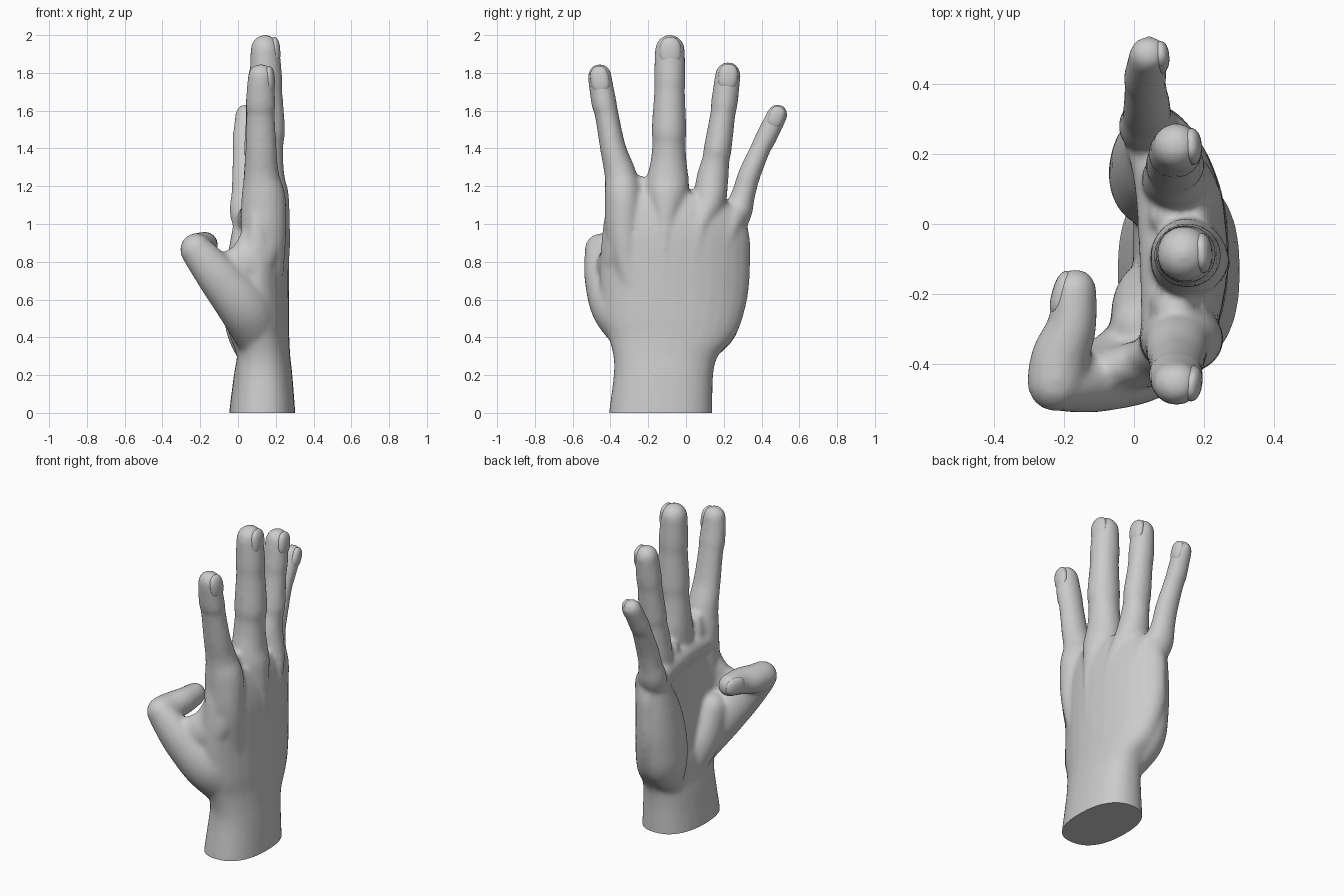
import bpy, bmesh, math
from mathutils import Vector, Matrix

N = 28  # sides of every lofted ring


def skin(bm, rings):
    """Bridge a list of rings into a closed skin."""
    loops = [[bm.verts.new(p) for p in r] for r in rings]
    for a, b in zip(loops, loops[1:]):
        for i in range(N):
            j = (i + 1) % N
            bm.faces.new((a[i], a[j], b[j], b[i]))
    bm.faces.new(loops[0][::-1])
    bm.faces.new(loops[-1])


def spline(rows, steps=6):
    """Catmull-Rom interpolation through rows of numbers."""
    rows = [Vector(r) for r in rows]
    out = []
    for i in range(len(rows) - 1):
        p0, p1, p2 = rows[max(i - 1, 0)], rows[i], rows[i + 1]
        p3 = rows[min(i + 2, len(rows) - 1)]
        for s in range(steps):
            t = s / steps
            out.append(0.5 * (2 * p1 + (p2 - p0) * t + (2 * p0 - 5 * p1 + 4 * p2 - p3) * t * t
                              + (3 * p1 - p0 - 3 * p2 + p3) * t ** 3))
    return out + [rows[-1]]


def tube(bm, rows, ref):
    """Round-ended limb; each row is x, y, z, radius along ref, radius across."""
    rows = spline(rows)
    pts = [Vector(r[:3]) for r in rows]
    rad = [(r[3], r[4]) for r in rows]
    n = len(pts)
    tans = [(pts[min(i + 1, n - 1)] - pts[max(i - 1, 0)]).normalized() for i in range(n)]

    def ring(c, t, a, b):
        u = (ref - t * ref.dot(t)).normalized()
        v = t.cross(u)
        return [c + u * a * math.cos(k * math.tau / N) + v * b * math.sin(k * math.tau / N) for k in range(N)]

    def cap(i, sign):
        rings = []
        for s in (0.25, 0.5, 0.7, 0.85, 0.96):
            k = math.cos(s * math.pi / 2)
            d = math.sin(s * math.pi / 2) * min(rad[i])
            rings.append(ring(pts[i] + tans[i] * d * sign, tans[i], rad[i][0] * k, rad[i][1] * k))
        return rings

    body = [ring(pts[i], tans[i], *rad[i]) for i in range(n)]
    skin(bm, cap(0, -1)[::-1] + body + cap(n - 1, 1))


def power(v, e):
    return math.copysign(abs(v) ** e, v)


Y, X = Vector((0, 1, 0)), Vector((1, 0, 0))
bm = bmesh.new()

# wrist and palm: z, y min, y max, x palm side, x back side, arch
palm = [(-.08, -.41, .14, -.05, .304, 0), (0, -.408, .14, -.047, .303, 0), (.2, -.383, .144, -.022, .288, .05),
        (.3, -.385, .17, -.005, .277, .1), (.4, -.41, .255, .0, .272, .25), (.5, -.44, .30, .02, .272, .35),
        (.65, -.455, .333, .025, .27, .42), (.8, -.455, .34, .035, .27, .45), (.95, -.445, .335, .035, .267, .45),
        (1.07, -.425, .285, .05, .247, .45), (1.16, -.395, .12, .08, .215, .45)]
rings = []
for z, y0, y1, x0, x1, arch in spline(palm, 5):
    r = []
    for k in range(N):
        a = k * math.tau / N
        y = (y0 + y1) / 2 + (y1 - y0) / 2 * power(math.cos(a), .85)
        x = (x0 + x1) / 2 + (x1 - x0) / 2 * power(math.sin(a), .85) - arch * (y + .1) ** 2
        r.append((x, y, z))
    rings.append(r)
skin(bm, rings)

# fingers, each running on from its bone in the back of the hand
index = [(.145, -.28, .6, .06, .085), (.135, -.325, .9, .095, .118), (.135, -.33, 1.13, .1, .118),
         (.124, -.347, 1.26, .085, .094), (.122, -.386, 1.40, .069, .083), (.12, -.42, 1.58, .063, .076),
         (.12, -.432, 1.63, .067, .08), (.12, -.448, 1.72, .065, .074), (.121, -.457, 1.785, .063, .068)]
middle = [(.178, -.12, .6, .045, .093), (.17, -.11, .95, .058, .106), (.158, -.1, 1.14, .108, .112),
          (.148, -.096, 1.23, .112, .102), (.146, -.092, 1.33, .096, .094), (.15, -.09, 1.43, .088, .091),
          (.153, -.09, 1.5, .092, .097), (.15, -.087, 1.7, .082, .085), (.148, -.086, 1.77, .084, .087),
          (.143, -.085, 1.925, .079, .077)]
ring_f = [(.168, -.0, .6, .04, .096), (.15, .07, .95, .052, .107), (.126, .12, 1.1, .085, .105),
          (.115, .14, 1.24, .085, .087), (.115, .158, 1.34, .073, .08), (.117, .168, 1.4, .074, .085),
          (.116, .195, 1.58, .067, .075), (.117, .203, 1.64, .071, .077), (.121, .222, 1.79, .068, .068)]
little = [(.135, .11, .6, .04, .097), (.092, .23, .95, .06, .1), (.045, .273, 1.06, .076, .09),
          (.037, .305, 1.16, .063, .073), (.037, .335, 1.26, .06, .069), (.033, .395, 1.40, .054, .061),
          (.032, .42, 1.45, .057, .062), (.042, .484, 1.58, .055, .056)]
for f in (index, middle, ring_f, little):
    tube(bm, f, Y)

# webs joining the finger roots
tube(bm, [(.12, -.225, 1.08, .09, .075), (.118, -.235, 1.16, .06, .07), (.115, -.24, 1.215, .04, .055)], Y)
tube(bm, [(.1, .02, 1.05, .08, .07), (.1, .022, 1.13, .05, .06)], Y)

# thumb: base and first segment, bent tip, ball of the thumb, web to the index finger
tube(bm, [(.12, -.25, .36, .1, .11), (.04, -.368, .545, .127, .138), (-.09, -.435, .705, .102, .117),
          (-.202, -.458, .838, .08, .092)], Y)
tube(bm, [(-.223, -.453, .863, .084, .088), (-.21, -.38, .868, .084, .085), (-.178, -.29, .88, .071, .08),
          (-.168, -.19, .889, .062, .068)], X)
tube(bm, [(.06, -.17, .34, .08, .075), (.03, -.23, .48, .11, .09), (.02, -.3, .66, .1, .088)], Y)
tube(bm, [(-.08, -.425, .74, .065, .1), (.06, -.39, .8, .07, .12), (.12, -.36, .92, .07, .11)], Y)

# heel of the palm on the little finger side, and pads below the fingers
tube(bm, [(.08, .05, .3, .07, .08), (.05, .13, .45, .14, .115), (.042, .155, .62, .155, .113),
          (.045, .19, .82, .135, .1), (.055, .235, .97, .09, .085)], Y)
tube(bm, [(.09, -.33, 1.06, .07, .07), (.095, -.1, 1.06, .08, .08), (.07, .12, 1.03, .07, .08),
          (.03, .25, 1.0, .06, .065)], X)

# merge everything into one smooth skin
bmesh.ops.recalc_face_normals(bm, faces=bm.faces[:])
me = bpy.data.meshes.new("hand")
bm.to_mesh(me)
bm.free()
hand = bpy.data.objects.new("hand", me)
bpy.context.collection.objects.link(hand)
bpy.context.view_layer.objects.active = hand
hand.select_set(True)
rm = hand.modifiers.new("merge", 'REMESH')
rm.mode, rm.voxel_size = 'VOXEL', .0125
sm = hand.modifiers.new("soften", 'SMOOTH')
sm.factor, sm.iterations = .5, 12
for m in ("merge", "soften"):
    bpy.ops.object.modifier_apply(modifier=m)

# flat cut at the wrist
bm = bmesh.new()
bm.from_mesh(hand.data)
bmesh.ops.bisect_plane(bm, geom=bm.verts[:] + bm.edges[:] + bm.faces[:], plane_co=(0, 0, 0),
                       plane_no=(0, 0, 1), clear_inner=True)
bmesh.ops.holes_fill(bm, edges=[e for e in bm.edges if e.is_boundary], sides=0)
bm.to_mesh(hand.data)
bm.free()
bpy.ops.object.shade_smooth_by_angle(angle=math.radians(50))


def nail(name, loc, axis, normal, size):
    """Rounded plate; size is thickness, width, length as half extents."""
    t = Vector(axis).normalized()
    n = Vector(normal)
    n = (n - t * n.dot(t)).normalized()
    rot = Matrix((n, t.cross(n), t)).transposed()
    b = bmesh.new()
    bmesh.ops.create_uvsphere(b, u_segments=24, v_segments=14, radius=1)
    for v in b.verts:
        w = power(v.co.y, .85), power(v.co.z, .8)
        v.co = rot @ Vector((v.co.x * size[0], w[0] * size[1], w[1] * size[2])) + Vector(loc)
    mesh = bpy.data.meshes.new(name)
    b.to_mesh(mesh)
    b.free()
    mesh.shade_smooth()
    bpy.context.collection.objects.link(bpy.data.objects.new(name, mesh))


# nails
nail("index_nail", (.167, -.456, 1.763), (-.06, -.16, 1), (1, -.1, 0), (.028, .05, .074))
nail("middle_nail", (.195, -.083, 1.912), (-.04, 0, 1), (1, .05, 0), (.029, .058, .078))
nail("ring_nail", (.166, .222, 1.778), (-.04, .12, 1), (1, .05, 0), (.028, .052, .07))
nail("little_nail", (.075, .477, 1.565), (.02, .4, 1), (1, .1, 0), (.026, .042, .062))
nail("thumb_nail", (-.208, -.2, .888), (.28, 1, .05), (-1, 0, 0), (.027, .052, .068))
